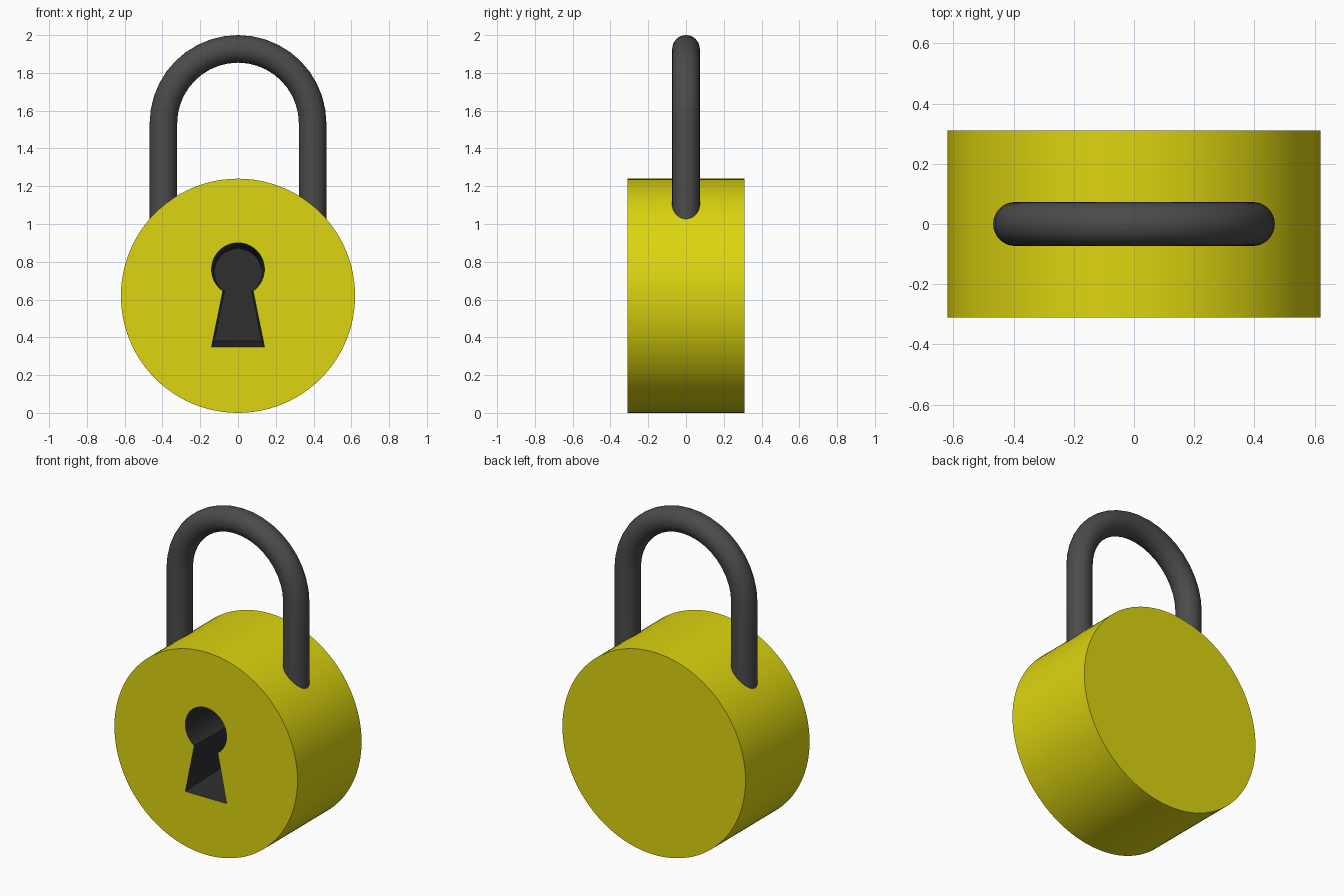
import bpy, bmesh, math
from math import sin, cos, pi

if "Cube" in bpy.data.objects:
    bpy.data.objects.remove(bpy.data.objects["Cube"])


def material(name, rgb):
    m = bpy.data.materials.new(name)
    m.diffuse_color = (*rgb, 1)
    m.use_nodes = True
    m.node_tree.nodes["Principled BSDF"].inputs["Base Color"].default_value = m.diffuse_color
    return m


yellow = material("yellow", (0.72, 0.665, 0.005))
grey = material("dark grey", (0.07, 0.07, 0.07))
black = material("keyhole black", (0.028, 0.028, 0.028))


def finish(name, bm, mats, angle=35):
    bmesh.ops.recalc_face_normals(bm, faces=bm.faces)
    me = bpy.data.meshes.new(name)
    bm.to_mesh(me)
    bm.free()
    ob = bpy.data.objects.new(name, me)
    bpy.context.collection.objects.link(ob)
    for m in mats:
        me.materials.append(m)
    bpy.ops.object.select_all(action='DESELECT')
    ob.select_set(True)
    bpy.context.view_layer.objects.active = ob
    bpy.ops.object.shade_smooth_by_angle(angle=math.radians(angle))
    return ob


def ring(bm, pts):
    return [bm.verts.new(p) for p in pts]


def bridge(bm, a, b, mat=0):
    n = len(a)
    for i in range(n):
        f = bm.faces.new((a[i], a[(i + 1) % n], b[(i + 1) % n], b[i]))
        f.material_index = mat


# Body: round drum with a tapered keyhole recess in the front
R, D, N = 0.62, 0.31, 96
bm = bmesh.new()
circle = [(R * cos(2 * pi * i / N), R + R * sin(2 * pi * i / N)) for i in range(N)]
front = ring(bm, [(x, -D, z) for x, z in circle])
back = ring(bm, [(x, D, z) for x, z in circle])
bridge(bm, front, back)
bm.faces.new(back)

# Keyhole outline: round top and flared slot
r, cz, neck, K = 0.14, 0.76, math.asin(0.08 / 0.14), 32
start, sweep = -pi / 2 + neck, 2 * pi - 2 * neck
hole = [(r * cos(start + sweep * i / K), cz + r * sin(start + sweep * i / K)) for i in range(K + 1)]
hole += [(-0.14, 0.35), (0.14, 0.35)]
mouth = ring(bm, [(x, -D, z) for x, z in hole])
floor = ring(bm, [(x * 0.89, 0.17, 0.625 + (z - 0.625) * 0.89) for x, z in hole])
bridge(bm, mouth, floor, 1)
bm.faces.new(floor).material_index = 1

# Front plate around the keyhole
rim = [e for e in bm.edges if all(abs(v.co.y + D) < 1e-6 for v in e.verts)]
bmesh.ops.triangle_fill(bm, edges=rim, use_beauty=True, normal=(0, -1, 0))
finish("lock_body", bm, [yellow, black])

# Shackle: round bar swept along a U path
bm = bmesh.new()
A, T, top, S = 0.395, 0.073, 1.532, 20
path = [(A, 0.9, 0.0)]
path += [(A * cos(pi * i / S), top + A * sin(pi * i / S), pi * i / S) for i in range(S + 1)]
path += [(-A, 0.9, pi)]
rings = []
for x, z, t in path:
    rings.append(ring(bm, [(x + T * cos(a) * cos(t), T * sin(a), z + T * cos(a) * sin(t))
                           for a in (2 * pi * j / 32 for j in range(32))]))
for a, b in zip(rings, rings[1:]):
    bridge(bm, a, b)
bm.faces.new(rings[0])
bm.faces.new(rings[-1])
finish("shackle", bm, [grey])
